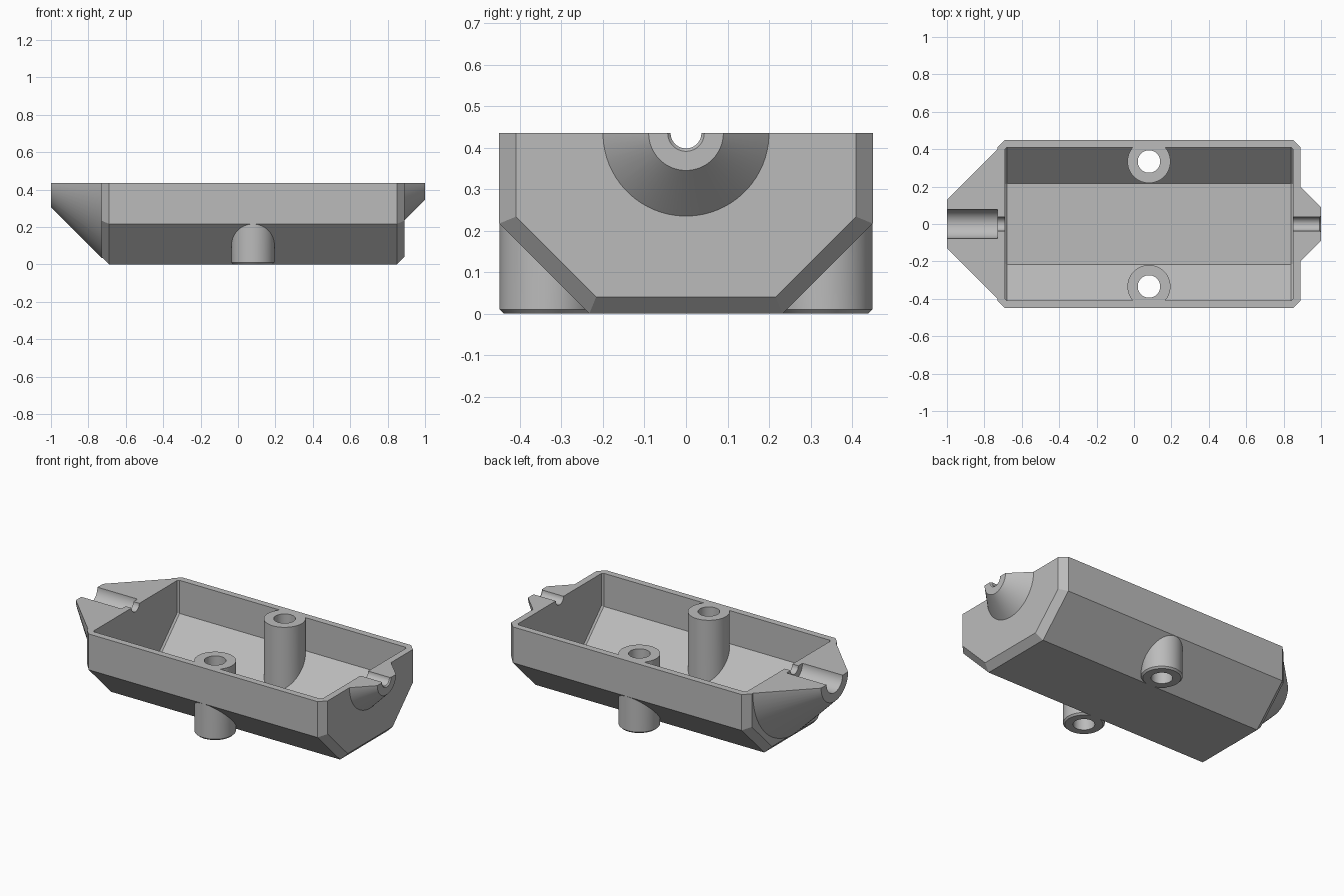
import bpy, bmesh, math
from mathutils import Vector

default = bpy.data.objects.get("Cube")
if default:
    bpy.data.objects.remove(default, do_unlink=True)

TOP = 0.435       # rim height, also the height of the cable axis
OVER = 0.55       # parts run past the rim and are trimmed flush
WALL = 0.04
POST_X, POST_Y = 0.08, 0.334

plastic = bpy.data.materials.new("grey plastic")
plastic.use_nodes = True
GREY = (0.5, 0.5, 0.5, 1)
plastic.diffuse_color = GREY
plastic.node_tree.nodes["Principled BSDF"].inputs["Base Color"].default_value = GREY


def loft(name, rings):
    """Closed solid through a list of matching rings of points."""
    bm = bmesh.new()
    loops = [[bm.verts.new(p) for p in ring] for ring in rings]
    n = len(loops[0])
    for a, b in zip(loops, loops[1:]):
        for i in range(n):
            j = (i + 1) % n
            bm.faces.new((a[i], a[j], b[j], b[i]))
    bm.faces.new(loops[0])
    bm.faces.new(loops[-1])
    bmesh.ops.recalc_face_normals(bm, faces=bm.faces)
    mesh = bpy.data.meshes.new(name)
    bm.to_mesh(mesh)
    bm.free()
    mesh.materials.append(plastic)
    obj = bpy.data.objects.new(name, mesh)
    bpy.context.collection.objects.link(obj)
    return obj


def hull(name, x0, x1, inset, chamfer, top):
    """Trough with sloping lower sides and chamfered ends."""
    def section(x, d):
        k = d * math.tan(math.pi / 8)
        half = [(0.45 - d, top), (0.45 - d, 0.217 + k), (0.233 - k, d)]
        outline = half + [(-y, z) for y, z in reversed(half)]
        return [(x, y, z) for y, z in outline]
    return loft(name, [section(x0, inset + chamfer), section(x0 + chamfer, inset),
                       section(x1 - chamfer, inset), section(x1, inset + chamfer)])


def turned(name, steps, centre, axis, sides=72):
    """Round part from (position, radius) steps along the x or z axis."""
    rings = []
    for t, r in steps:
        ring = []
        for i in range(sides):
            a = 2 * math.pi * (i + 0.5) / sides
            u, v = r * math.cos(a), r * math.sin(a)
            ring.append(Vector(centre) + Vector((t, u, v) if axis == "x" else (u, v, t)))
        rings.append(ring)
    return loft(name, rings)


def combine(target, tool, operation):
    mod = target.modifiers.new(operation, 'BOOLEAN')
    mod.operation = operation
    mod.solver = 'EXACT'
    mod.object = tool
    bpy.context.view_layer.objects.active = target
    bpy.ops.object.modifier_apply(modifier=mod.name)
    bpy.data.objects.remove(tool, do_unlink=True)


# Outer shell with a cable nose on each end
shell = hull("enclosure_tray", -0.73, 0.89, 0, WALL, OVER)
axis_point = (0, 0, TOP)
combine(shell, turned("large_nose", [(-1, 0.13), (-0.73, 0.4), (-0.71, 0.4)],
                      axis_point, "x"), 'UNION')
combine(shell, turned("small_nose", [(0.87, 0.2), (0.89, 0.2), (1, 0.09)],
                      axis_point, "x"), 'UNION')

# Hollow inside
combine(shell, hull("cavity", -0.69, 0.85, WALL, 0.01, OVER + 0.2), 'DIFFERENCE')

# Screw posts through both long sides, with bores
for side in (-1, 1):
    spot = (POST_X, side * POST_Y, 0)
    combine(shell, turned("screw_post", [(0, 0.105), (0.01, 0.115), (OVER - 0.03, 0.115)],
                          spot, "z"), 'UNION')
    combine(shell, turned("screw_bore", [(-0.1, 0.06), (OVER + 0.1, 0.06)],
                          spot, "z"), 'DIFFERENCE')

# Cable channels
combine(shell, turned("wide_channel", [(-1.1, 0.077), (-0.73, 0.077)],
                      axis_point, "x"), 'DIFFERENCE')
combine(shell, turned("left_channel", [(-0.8, 0.037), (-0.6, 0.037)],
                      axis_point, "x"), 'DIFFERENCE')
combine(shell, turned("right_channel", [(0.75, 0.037), (0.993, 0.037), (1, 0.044), (1.1, 0.044)],
                      axis_point, "x"), 'DIFFERENCE')

# Trim everything flush at the rim
trim = loft("rim_trim", [[(x, y, z) for x, y in ((-2, -2), (2, -2), (2, 2), (-2, 2))]
                         for z in (TOP, 2)])
combine(shell, trim, 'DIFFERENCE')

bpy.ops.object.select_all(action='DESELECT')
shell.select_set(True)
bpy.context.view_layer.objects.active = shell
bpy.ops.object.shade_smooth_by_angle(angle=math.radians(25))
